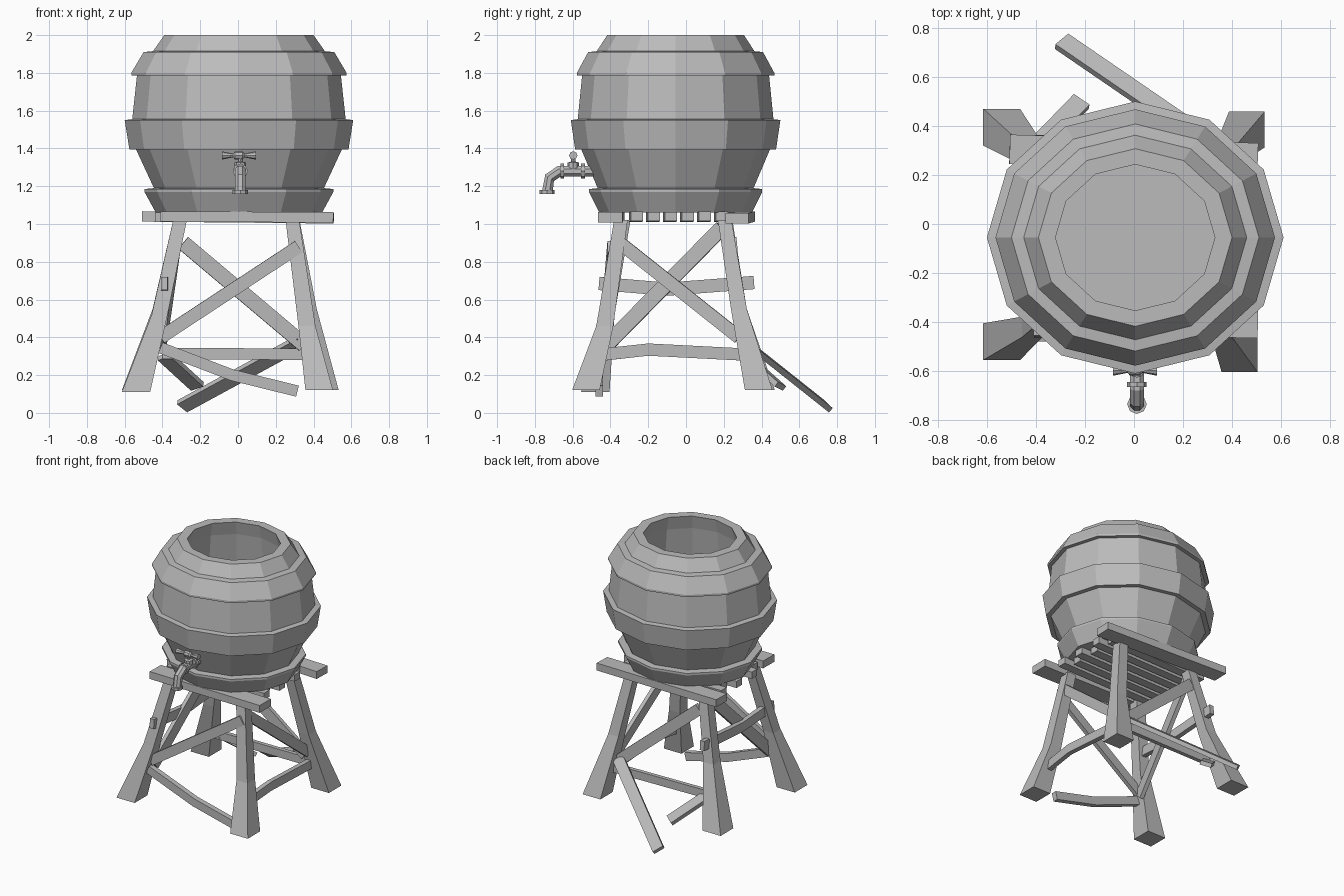
import bpy, bmesh
from math import cos, sin, tau
from mathutils import Vector as V

cube = bpy.data.objects.get("Cube")
if cube:
    bpy.data.objects.remove(cube)

grey = bpy.data.materials.new("plain grey")
grey.use_nodes = True
TONE = (0.5, 0.5, 0.5, 1)
grey.diffuse_color = TONE
grey.node_tree.nodes["Principled BSDF"].inputs["Base Color"].default_value = TONE


def loft(name, rings):
    """Skin a list of equal rings of points and cap both ends."""
    bm = bmesh.new()
    loops = [[bm.verts.new(p) for p in ring] for ring in rings]
    n = len(loops[0])
    for a, b in zip(loops, loops[1:]):
        for i in range(n):
            j = (i + 1) % n
            bm.faces.new((a[i], a[j], b[j], b[i]))
    bm.faces.new(loops[0])
    bm.faces.new(loops[-1])
    bmesh.ops.recalc_face_normals(bm, faces=bm.faces)
    mesh = bpy.data.meshes.new(name)
    bm.to_mesh(mesh)
    bm.free()
    mesh.materials.append(grey)
    obj = bpy.data.objects.new(name, mesh)
    bpy.context.collection.objects.link(obj)
    return obj


def plank(name, points, width, thick, across):
    """Rectangular board that follows a few points."""
    pts = [V(p) for p in points]
    rings = []
    for i, p in enumerate(pts):
        run = (pts[min(i + 1, len(pts) - 1)] - pts[max(i - 1, 0)]).normalized()
        w = V(across)
        w = (w - run * w.dot(run)).normalized()
        t = run.cross(w) * thick / 2
        w = w * width / 2
        rings.append([p + w + t, p - w + t, p - w - t, p + w - t])
    return loft(name, rings)


def lathe(name, centre, axis, profile, sides, squash=1.0):
    """Rings of (radius, distance) along an axis."""
    axis = V(axis).normalized()
    u = V((1, 0, 0)) if abs(axis.x) < 0.9 else V((0, 1, 0))
    v = axis.cross(u)
    return loft(name, [[V(centre) + axis * d + u * r * cos(tau * i / sides)
                        + v * r * squash * sin(tau * i / sides)
                        for i in range(sides)] for r, d in profile])


# Open barrel with stepped hoops, slightly oval
lathe("barrel", (0.005, -0.055, 0), (0, 0, 1), [
    (0.40, 1.06), (0.44, 1.06), (0.50, 1.17), (0.50, 1.185), (0.45, 1.19),
    (0.545, 1.395), (0.58, 1.395), (0.605, 1.55), (0.565, 1.555),
    (0.54, 1.785), (0.57, 1.785), (0.57, 1.80), (0.505, 1.91),
    (0.455, 1.915), (0.395, 2.0), (0.325, 2.0), (0.35, 1.9),
    (0.40, 1.5), (0.33, 1.1)], 12, 0.917)

# Splayed legs: foot, knee and top as (x, y, z, half size)
LEGS = {
    "front_right_leg": [(-0.54, -0.48, 0.11, 0.075), (-0.415, -0.42, 0.52, 0.042), (-0.307, -0.33, 1.02, 0.036)],
    "front_left_leg": [(0.43, -0.53, 0.12, 0.073), (0.365, -0.43, 0.46, 0.045), (0.288, -0.345, 1.02, 0.036)],
    "back_left_leg": [(0.46, 0.385, 0.12, 0.073), (0.375, 0.28, 0.55, 0.042), (0.29, 0.205, 1.02, 0.036)],
    "back_right_leg": [(-0.54, 0.395, 0.12, 0.075), (-0.41, 0.28, 0.55, 0.042), (-0.307, 0.21, 1.02, 0.036)],
}
for name, stations in LEGS.items():
    loft(name, [[V((x + sx * s, y + sy * s, z))
                 for sx, sy in ((1, 1), (-1, 1), (-1, -1), (1, -1))]
                for x, y, z, s in stations])

# Diagonal braces and rails between the legs
UP = (0, 0, 1)
plank("front_brace", [(-0.41, -0.44, 0.40), (0.32, -0.40, 0.88)], 0.07, 0.03, UP)
plank("back_brace", [(-0.29, 0.25, 0.90), (0.35, 0.30, 0.36)], 0.08, 0.03, UP)
plank("left_brace", [(0.32, -0.35, 0.90), (0.38, 0.28, 0.40)], 0.07, 0.03, UP)
plank("right_brace", [(-0.40, -0.42, 0.36), (-0.31, 0.19, 0.98)], 0.08, 0.03, UP)
plank("front_rail", [(-0.41, -0.46, 0.345), (-0.03, -0.46, 0.20), (0.315, -0.46, 0.115)], 0.06, 0.04, UP)
plank("back_rail", [(-0.40, 0.31, 0.315), (0.37, 0.32, 0.31)], 0.06, 0.03, UP)
plank("left_rail", [(0.39, -0.43, 0.31), (0.40, -0.2, 0.335), (0.39, 0.29, 0.31)], 0.065, 0.035, UP)
plank("right_rail", [(-0.39, -0.46, 0.685), (-0.38, -0.1, 0.655), (-0.385, 0.36, 0.69)], 0.07, 0.035, UP)

# Loose boards hanging off the back
plank("fallen_plank", [(-0.295, 0.745, 0.035), (0.34, 0.31, 0.38)], 0.08, 0.03, (0.6, 0.4, -0.4))
plank("broken_brace", [(-0.39, 0.32, 0.30), (-0.215, 0.50, 0.14)], 0.08, 0.03, (0.6, -0.4, 0.2))

# Platform: long outer boards and uneven slats
ALONG_Y = (0, 1, 0)
plank("front_board", [(-0.41, -0.39, 1.04), (0.505, -0.40, 1.035)], 0.13, 0.055, ALONG_Y)
plank("back_board", [(-0.507, 0.305, 1.04), (0.505, 0.27, 1.03)], 0.12, 0.055, ALONG_Y)
for i in range(6):
    y = -0.27 + i * 0.09
    shift = 0.03 * (-1) ** i
    plank("slat", [(-0.41 + shift, y, 1.035), (0.39 + shift, y + 0.01, 1.04)], 0.065, 0.05, ALONG_Y)

# Tap: bent pipe, collars, nozzle, stem and cross handle
TX = 0.012
path = [(-0.48, 1.28), (-0.67, 1.28), (-0.722, 1.245), (-0.735, 1.165)]
rings = []
for (y, z), run in zip(path, ((-1, 0), (-0.95, -0.3), (-0.6, -0.8), (0, -1))):
    rings.append([V((TX + 0.031 * cos(tau * (i + 0.5) / 8),
                     y + run[1] * 0.031 * sin(tau * (i + 0.5) / 8),
                     z - run[0] * 0.031 * sin(tau * (i + 0.5) / 8))) for i in range(8)])
loft("tap_pipe", rings)
for y in (-0.545, -0.655):
    lathe("tap_collar", (TX, y, 1.28), (0, 1, 0), [(0.04, -0.01), (0.04, 0.01)], 8)
lathe("tap_nozzle", (TX, -0.735, 1.16), UP, [(0.04, 0), (0.04, 0.02)], 8)
lathe("tap_stem", (TX, -0.597, 1.29), UP, [(0.03, 0), (0.03, 0.035), (0.012, 0.04), (0.012, 0.08)], 8)
lathe("tap_handle", (TX - 0.008, -0.597, 1.363), (1, 0, 0), [
    (0.022, -0.09), (0.010, -0.03), (0.022, -0.02), (0.022, 0.02),
    (0.010, 0.03), (0.022, 0.09)], 8)
